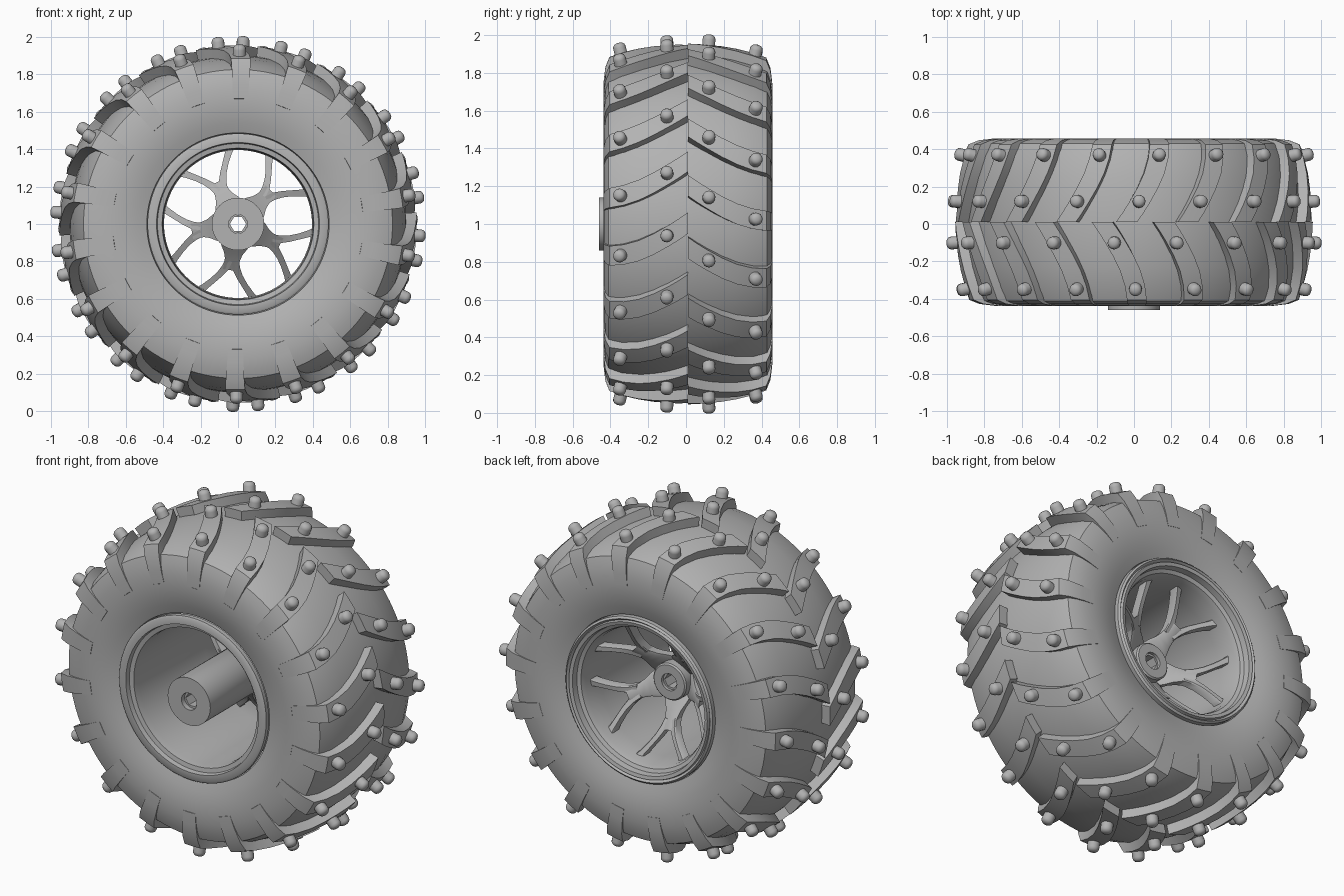
import bpy, bmesh, math
from mathutils import Matrix, Vector

if "Cube" in bpy.data.objects:
    bpy.data.objects.remove(bpy.data.objects["Cube"])

grey = bpy.data.materials.new("plain grey")
grey.use_nodes = True
grey.diffuse_color = (0.45, 0.45, 0.45, 1)
grey.node_tree.nodes["Principled BSDF"].inputs["Base Color"].default_value = (0.45, 0.45, 0.45, 1)

MID = 0.01      # middle plane of the tyre along y
LUGS = 18       # lugs on each half of the tread


def polar(r, deg, y):
    a = math.radians(deg)
    return Vector((r * math.cos(a), y, 1 + r * math.sin(a)))


def finish(name, bm, angle=35):
    bmesh.ops.recalc_face_normals(bm, faces=bm.faces)
    mesh = bpy.data.meshes.new(name)
    bm.to_mesh(mesh)
    bm.free()
    obj = bpy.data.objects.new(name, mesh)
    bpy.context.collection.objects.link(obj)
    mesh.materials.append(grey)
    bpy.ops.object.select_all(action='DESELECT')
    obj.select_set(True)
    bpy.context.view_layer.objects.active = obj
    bpy.ops.object.shade_smooth_by_angle(angle=math.radians(angle))
    return obj


def loft(bm, rings, loop=False, caps=True):
    """Skin a row of closed cross-sections."""
    rows = [[bm.verts.new(p) for p in ring] for ring in rings]
    n = len(rows[0])
    pairs = list(zip(rows, rows[1:])) + ([(rows[-1], rows[0])] if loop else [])
    for a, b in pairs:
        for i in range(n):
            j = (i + 1) % n
            bm.faces.new((a[i], a[j], b[j], b[i]))
    if caps and not loop:
        bm.faces.new(rows[0])
        bm.faces.new(rows[-1])


def lathe(name, profile, seg=96, angle=35):
    """Turn a closed (radius, y) profile around the axle."""
    bm = bmesh.new()
    loft(bm, [[polar(r, 360 * k / seg, y) for r, y in profile] for k in range(seg)], loop=True)
    return finish(name, bm, angle)


# Tyre body: half profile (radius, distance from middle), mirrored
half = [(0.9, 0), (0.895, 0.12), (0.88, 0.24), (0.855, 0.35), (0.825, 0.42),
        (0.78, 0.436), (0.72, 0.445), (0.66, 0.447), (0.6, 0.441), (0.54, 0.428),
        (0.487, 0.41), (0.48, 0.36)]
tyre = [(r, MID - d) for r, d in reversed(half)] + [(r, MID + d) for r, d in half[1:]]
lathe("tyre", tyre, 144)

# Tread lugs: outer edge, buried inner edge and sweep angle at each station
stations = [  # distance, radius, inner distance, inner radius, sweep
    (0, 0.955, 0, 0.86, 4.0),
    (0.05, 0.953, 0.05, 0.86, 1.9),
    (0.1, 0.949, 0.1, 0.86, 0),
    (0.18, 0.941, 0.18, 0.85, -2.8),
    (0.26, 0.929, 0.26, 0.83, -5.1),
    (0.34, 0.91, 0.33, 0.81, -6.6),
    (0.415, 0.885, 0.37, 0.78, -7.3),
    (0.437, 0.83, 0.39, 0.75, -7.4),
    (0.448, 0.74, 0.4, 0.71, -7.4),
    (0.448, 0.67, 0.41, 0.66, -7.4),
]


def stud(bm, deg, r, y, tilt):
    """A rounded pin standing on a lug."""
    radial = polar(1, deg, 0) - Vector((0, 0, 1))
    axis = (radial + Vector((0, tilt, 0))).normalized()
    turn = axis.to_track_quat('Z', 'Y').to_matrix().to_4x4()
    place = Matrix.Translation(polar(r, deg, y)) @ turn
    rings = []
    for rad, h in ((0.034, -0.03), (0.034, 0.03), (0.031, 0.042), (0.022, 0.051), (0.009, 0.055)):
        rings.append([place @ Vector((rad * math.cos(k * math.tau / 16),
                                      rad * math.sin(k * math.tau / 16), h)) for k in range(16)])
    loft(bm, rings)


for side, label, start in ((-1, "front", 16.3), (1, "back", 8.4)):
    lug_bm, stud_bm = bmesh.new(), bmesh.new()
    for k in range(LUGS):
        base = start + 360 / LUGS * k
        rings = []
        for d, r, di, ri, sweep in stations:
            w = 3.4
            c = base + sweep
            y, yi = MID + side * d, MID + side * di
            rings.append([polar(ri, c - w, yi), polar(r, c - w, y), polar(r, c, y),
                          polar(r, c + w, y), polar(ri, c + w, yi)])
        loft(lug_bm, rings)
        stud(stud_bm, base, 0.949, MID + side * 0.11, side * 0.06)
        stud(stud_bm, base - 6.8, 0.905, MID + side * 0.355, side * 0.25)
    finish(label + "_tread_lugs", lug_bm, 30)
    finish(label + "_studs", stud_bm, 40)

# Rim barrel with stepped lips
lathe("rim", [(0.483, -0.40), (0.483, -0.425), (0.472, -0.432), (0.435, -0.432), (0.43, -0.405),
              (0.405, -0.40), (0.4, -0.36), (0.395, 0.25), (0.4, 0.37), (0.41, 0.4),
              (0.43, 0.41), (0.435, 0.445), (0.455, 0.45), (0.46, 0.435), (0.472, 0.45),
              (0.483, 0.44), (0.483, 0.4), (0.44, 0.36), (0.43, -0.36)])

# Hub with a hexagonal bore
lathe("hub", [(0.05, -0.46), (0.14, -0.46), (0.14, 0.05), (0.125, 0.08), (0.108, 0.09),
              (0.108, 0.15), (0.1, 0.158), (0.05, 0.158)], 64)
lathe("hex_bore", [(0.043, -0.43), (0.057, -0.43), (0.057, 0.14), (0.043, 0.14)], 6, 20)


# Dished spokes: a flared stem that forks into two curved arms
def dish(r):
    t = max(0, (r - 0.1) / 0.3)
    return 0.07 + 0.23 * t ** 0.8


def strip(bm, path, deg):
    """Bar through (along, across, half width) points, dished along y."""
    rings = []
    turn = Matrix.Rotation(math.radians(-deg), 4, 'Y')
    pts = [Vector((u, 0, v)) for u, v, w in path]
    for i, (u, v, w) in enumerate(path):
        tangent = (pts[min(i + 1, len(pts) - 1)] - pts[max(i - 1, 0)]).normalized()
        side = Vector((-tangent.z, 0, tangent.x)) * w
        y = dish(math.hypot(u, v))
        ring = []
        for s, dy in ((-1, -0.03), (1, -0.03), (1, 0.02), (0.75, 0.028), (-0.75, 0.028), (-1, 0.02)):
            ring.append(turn @ (pts[i] + side * s) + Vector((0, y + dy, 1)))
        rings.append(ring)
    loft(bm, rings)


bm = bmesh.new()
for k in range(5):
    deg = 45 + 72 * k
    strip(bm, [(0.09, 0, 0.085), (0.13, 0, 0.068), (0.16, 0, 0.05), (0.19, 0, 0.041),
               (0.22, 0, 0.039), (0.25, 0, 0.042)], deg)
    for s in (-1, 1):
        strip(bm, [(0.2, s * 0.018, 0.02), (0.24, s * 0.03, 0.02), (0.28, s * 0.055, 0.017),
                   (0.32, s * 0.088, 0.016), (0.36, s * 0.125, 0.018), (0.39, s * 0.15, 0.026)], deg)
finish("spokes", bm, 35)
